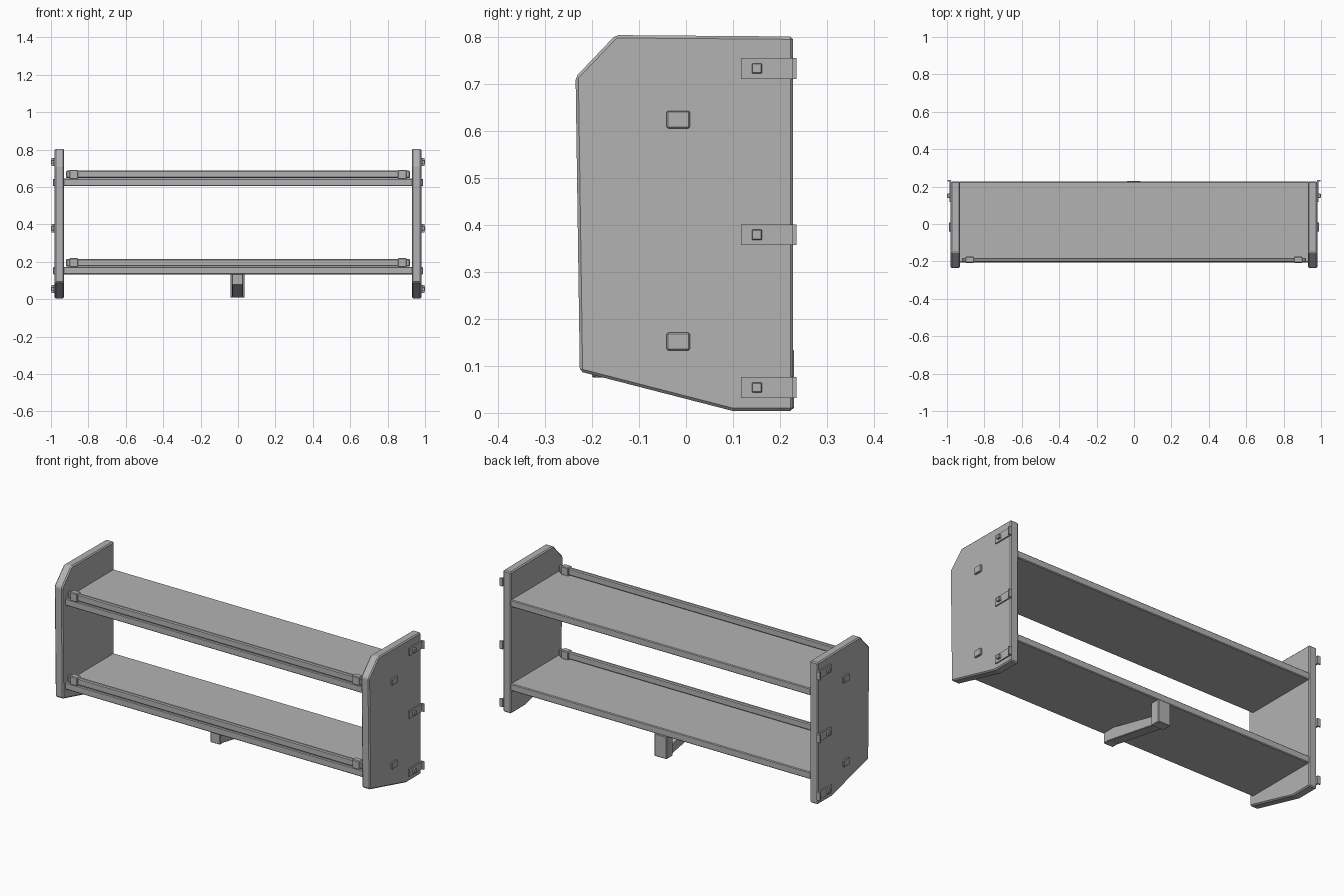
import bpy, bmesh

if "Cube" in bpy.data.objects:
    bpy.data.objects.remove(bpy.data.objects["Cube"])

grey = bpy.data.materials.new("plain grey")
grey.diffuse_color = (0.45, 0.45, 0.45, 1)
grey.use_nodes = True
grey.node_tree.nodes["Principled BSDF"].inputs["Base Color"].default_value = grey.diffuse_color


def prism(name, profile, x0, x1, bevel=0.0):
    """Extrude a (y, z) profile from x0 to x1."""
    bm = bmesh.new()
    face = bm.faces.new([bm.verts.new((x0, y, z)) for y, z in profile])
    ext = bmesh.ops.extrude_face_region(bm, geom=[face])
    moved = [v for v in ext["geom"] if isinstance(v, bmesh.types.BMVert)]
    bmesh.ops.translate(bm, verts=moved, vec=(x1 - x0, 0, 0))
    bmesh.ops.recalc_face_normals(bm, faces=bm.faces)
    mesh = bpy.data.meshes.new(name)
    bm.to_mesh(mesh)
    bm.free()
    mesh.materials.append(grey)
    obj = bpy.data.objects.new(name, mesh)
    bpy.context.collection.objects.link(obj)
    if bevel:
        mod = obj.modifiers.new("soft edge", "BEVEL")
        mod.width = bevel
        mod.segments = 1
    return obj


def box(name, x, y, z, bevel=0.0):
    """Box from (min, max) pairs."""
    return prism(name, [(y[0], z[0]), (y[1], z[0]), (y[1], z[1]), (y[0], z[1])],
                 min(x), max(x), bevel)


SIDE = [(-0.235, 0.715), (-0.15, 0.804), (0.228, 0.801),
        (0.228, 0.004), (0.1, 0.004), (-0.226, 0.088)]
SHELVES = (0.605, 0.133)

# Side panels with their wall brackets
for s, side in ((-1, "left"), (1, "right")):
    prism(f"{side}_side_panel", SIDE, *sorted((s * 0.93, s * 0.98)), bevel=0.006)
    for z in (0.054, 0.379, 0.733):
        box(f"{side}_bracket_plate", (s * 0.978, s * 0.987), (0.117, 0.235), (z - 0.022, z + 0.022))
        box(f"{side}_bracket_flange", (s * 0.978, s * 0.998), (0.227, 0.235), (z - 0.022, z + 0.022))
        box(f"{side}_bracket_bolt", (s * 0.985, s), (0.14, 0.162), (z - 0.011, z + 0.011), 0.002)
    # Shelf tenons showing through the panel
    for z in SHELVES:
        box(f"{side}_tenon", (s * 0.92, s * 0.99), (-0.041, 0.008), (z, z + 0.038), 0.003)

# Shelves with a front rail held by two clips
for z in SHELVES:
    box("shelf", (-0.935, 0.935), (-0.205, 0.226), (z, z + 0.04), 0.004)
    box("front_rail", (-0.92, 0.92), (-0.202, -0.181), (z + 0.042, z + 0.082), 0.005)
    for s in (-1, 1):
        box("rail_clip", (s * 0.855, s * 0.902), (-0.208, -0.174), (z + 0.037, z + 0.086), 0.004)

# Centre support under the lower shelf
box("support_post", (-0.04, 0.036), (0.175, 0.23), (0.008, 0.135), 0.003)
prism("support_brace", [(-0.2, 0.135), (-0.2, 0.075), (-0.165, 0.075), (0.18, 0.012),
                        (0.18, 0.065), (-0.12, 0.135)], -0.032, 0.028, 0.003)
